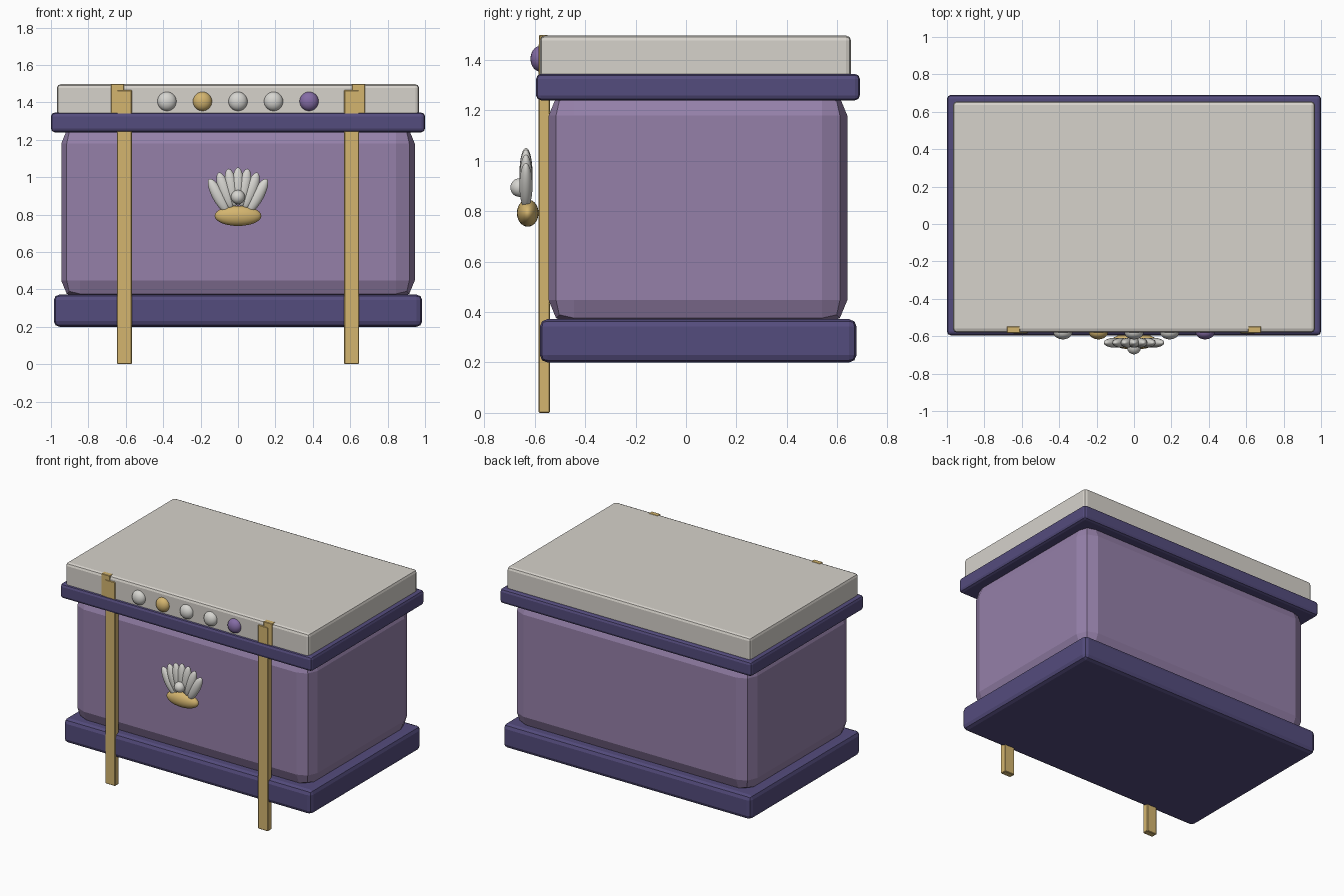
import bpy
from math import radians

default = bpy.data.objects.get("Cube")
if default:
    bpy.data.objects.remove(default, do_unlink=True)


def material(name, r, g, b):
    """Flat material from 0-255 display values, stored as linear colour."""
    lin = [((c / 255 + 0.055) / 1.055) ** 2.4 for c in (r, g, b)] + [1.0]
    m = bpy.data.materials.new(name)
    m.use_nodes = True
    m.diffuse_color = lin
    bsdf = m.node_tree.nodes["Principled BSDF"]
    bsdf.inputs["Base Color"].default_value = lin
    bsdf.inputs["Roughness"].default_value = 0.6
    return m


lilac = material("lilac", 149, 128, 169)
indigo = material("indigo", 84, 76, 125)
cream = material("cream", 214, 210, 203)
gold = material("gold", 212, 181, 111)
pearl = material("pearl", 214, 213, 208)
violet = material("violet", 132, 108, 165)


def box(name, x, y, z, mat, bevel=0.0, segments=2):
    """Bevelled box from (min, max) ranges."""
    ranges = (x, y, z)
    bpy.ops.mesh.primitive_cube_add(size=1, location=[(a + b) / 2 for a, b in ranges])
    o = bpy.context.object
    o.name = name
    o.scale = [b - a for a, b in ranges]
    bpy.ops.object.transform_apply(location=False, rotation=False, scale=True)
    o.data.materials.append(mat)
    if bevel:
        mod = o.modifiers.new("Bevel", "BEVEL")
        mod.width = bevel
        mod.segments = segments
    return o


def ellipsoid(name, loc, radii, mat, tilt=0.0):
    bpy.ops.mesh.primitive_uv_sphere_add(segments=24, ring_count=14, radius=1, location=loc)
    o = bpy.context.object
    o.name = name
    o.scale = radii
    o.rotation_euler.y = tilt
    o.data.materials.append(mat)
    bpy.ops.object.shade_smooth()
    return o


# Chest: plinth, body, rim and lid
box("plinth", (-0.985, 0.985), (-0.58, 0.677), (0.20, 0.372), indigo, 0.03)
box("body", (-0.945, 0.945), (-0.545, 0.64), (0.347, 1.28), lilac, 0.1)
box("rim", (-1, 1), (-0.595, 0.69), (1.24, 1.345), indigo, 0.02)
box("lid", (-0.968, 0.968), (-0.58, 0.655), (1.32, 1.497), cream, 0.02)

# Straps running down to the ground, each with an offset clasp on the lid
for side, s in (("right", -1), ("left", 1)):
    box(side + "_strap", sorted((s * 0.567, s * 0.647)), (-0.585, -0.54),
        (0, 1.465), gold, 0.004, 1)
    box(side + "_clasp", sorted((s * 0.61, s * 0.68)), (-0.583, -0.547),
        (1.30, 1.499), gold, 0.003, 1)

# Row of studs along the lid
for i, mat in enumerate((pearl, gold, pearl, pearl, violet)):
    ellipsoid(f"stud_{i + 1}", ((i - 2) * 0.19, -0.578, 1.405), (0.051, 0.039, 0.051), mat)

# Shell ornament: fanned petals, pearl and cushion
for i in range(-3, 4):
    ellipsoid(f"shell_petal_{i + 4}", (i * 0.035, -0.635, 0.95 - 0.0055 * i * i),
              (0.033, 0.026, 0.102), pearl, radians(9.5 * i))
ellipsoid("shell_pearl", (0, -0.66, 0.894), (0.037, 0.037, 0.037), pearl)
ellipsoid("shell_cushion", (0, -0.628, 0.793), (0.125, 0.043, 0.054), gold)
